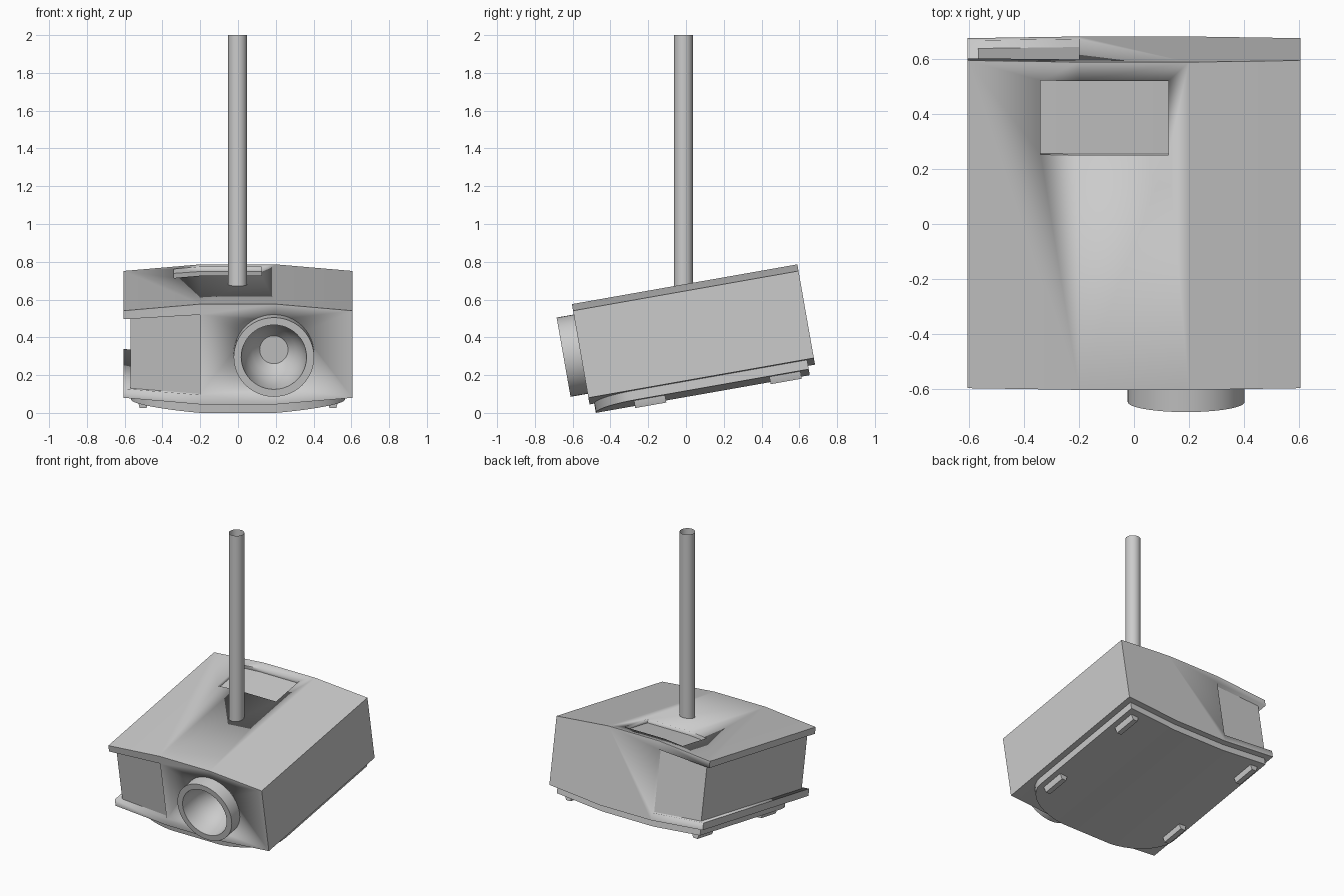
import bpy, bmesh, math
from mathutils import Matrix

if "Cube" in bpy.data.objects:
    bpy.data.objects.remove(bpy.data.objects["Cube"])

TILT = Matrix.Rotation(math.radians(10), 4, 'X')   # whole housing leans forward


def finish(name, bm, tilt=True, angle=30):
    bmesh.ops.recalc_face_normals(bm, faces=bm.faces)
    if tilt:
        bm.transform(TILT)
    me = bpy.data.meshes.new(name)
    bm.to_mesh(me)
    bm.free()
    ob = bpy.data.objects.new(name, me)
    bpy.context.collection.objects.link(ob)
    bpy.ops.object.select_all(action='DESELECT')
    bpy.context.view_layer.objects.active = ob
    ob.select_set(True)
    bpy.ops.object.shade_smooth_by_angle(angle=math.radians(angle))
    return ob


def slab(name, columns):
    """Solid lofted along x; each column is (x, y0, y1, z0, z1)."""
    bm = bmesh.new()
    rings = [[bm.verts.new(p) for p in ((x, a, c), (x, b, c), (x, b, d), (x, a, d))]
             for x, a, b, c, d in columns]
    for r, s in zip(rings, rings[1:]):
        for i in range(4):
            j = (i + 1) % 4
            bm.faces.new((r[i], r[j], s[j], s[i]))
    bm.faces.new(rings[0])
    bm.faces.new(rings[-1])
    return finish(name, bm)


def lathe(name, profile, x, z, steps=48):
    """Revolve (radius, y) points about an axis along y."""
    bm = bmesh.new()
    vs = [bm.verts.new((r, y, 0)) for r, y in profile]
    es = [bm.edges.new(p) for p in zip(vs, vs[1:])]
    bmesh.ops.spin(bm, geom=vs + es, cent=(0, 0, 0), axis=(0, 1, 0),
                   angle=math.tau, steps=steps, use_duplicate=False)
    bmesh.ops.remove_doubles(bm, verts=bm.verts, dist=1e-5)
    bm.transform(Matrix.Translation((x, 0, z)))
    return finish(name, bm)


def cut(target, cutter):
    cutter.hide_render = True
    m = target.modifiers.new("cut", 'BOOLEAN')
    m.operation, m.solver, m.object = 'DIFFERENCE', 'EXACT', cutter
    bpy.ops.object.select_all(action='DESELECT')
    bpy.context.view_layer.objects.active = target
    target.select_set(True)
    bpy.ops.object.modifier_apply(modifier=m.name)
    bpy.data.objects.remove(cutter)


def rise(x):
    """How far the shallow three-facet crown falls away from the centre."""
    return max(0, abs(x) - 0.2) * 0.0875


# Housing with faceted top and bottom
Y0, Y1 = -0.495, 0.717
body = slab("housing", [(x, Y0, Y1, 0.133 + rise(x), 0.672 - rise(x))
                        for x in (-0.606, -0.2, 0.2, 0.606)])

# Recess wrapping round the left side, with its inner panel
cut(body, slab("side_cutter", [(-0.7, -0.8, 1.0, 0.225, 0.585), (-0.2, -0.8, 1.0, 0.184, 0.615)]))
slab("side_panel", [(-0.568, Y0 + 0.03, Y1 - 0.03, 0.19, 0.62),
                    (-0.19, Y0 + 0.03, Y1 - 0.03, 0.16, 0.635)])

# Shallow hatch in the top
cut(body, slab("hatch_cutter", [(-0.34, 0.373, 0.647, 0.636, 0.8), (-0.2, 0.373, 0.647, 0.646, 0.8),
                                (0.125, 0.373, 0.647, 0.646, 0.8)]))

# Lens barrel with a funnel-shaped interior
LX, LZ = 0.19, 0.403
cut(body, lathe("lens_cutter", [(0, -0.7), (0.19, -0.7), (0.19, -0.34), (0, -0.34)], LX, LZ))
lathe("lens_barrel", [(0.19, -0.49), (0.213, -0.49), (0.213, -0.587), (0.173, -0.587), (0.165, -0.51),
                      (0.145, -0.45), (0.115, -0.40), (0.075, -0.36), (0, -0.36)], LX, LZ)

# Base plate with rounded front corners
half = [(0.2 + 0.366 * math.sin(t), -0.25 - 0.22 * math.cos(t))
        for t in (math.pi / 2 * i / 10 for i in range(11))]
outline = [(-x, y) for x, y in reversed(half)] + half
slab("base_plate", [(x, y, 0.68, 0.083 + rise(x), 0.14 + rise(x)) for x, y in outline])

# Four tapered feet
for side, sx in (("left", -1), ("right", 1)):
    for end, y in (("front", -0.26), ("back", 0.468)):
        slab(f"{end}_{side}_foot", [(sx * x, y, y + 0.167, z, 0.13) for x, z in
                                    ((0.475, 0.105), (0.484, 0.072), (0.52, 0.072), (0.53, 0.105))])

# Open ceiling pole
bm = bmesh.new()
bmesh.ops.create_cone(bm, cap_ends=False, segments=32, radius1=0.05, radius2=0.05, depth=1.33,
                      matrix=Matrix.Translation((-0.002, -0.013, 1.335)))
finish("ceiling_pole", bm, tilt=False)
